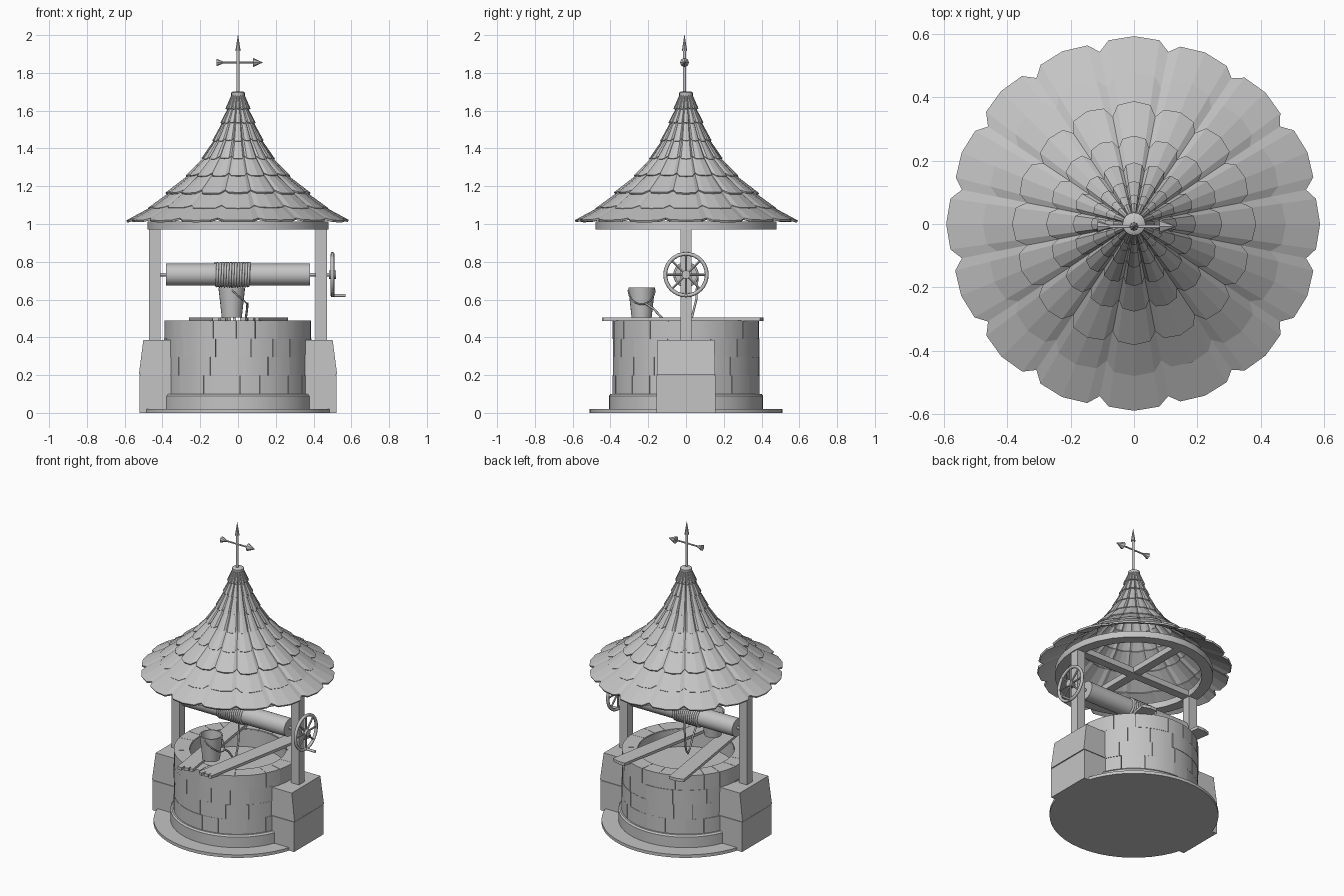
import bpy, bmesh, math, random
from math import sin, cos, pi, radians
from mathutils import Vector

random.seed(4)
if "Cube" in bpy.data.objects:
    bpy.data.objects.remove(bpy.data.objects["Cube"])

grey = bpy.data.materials.new("plain_grey")
grey.use_nodes = True
grey.diffuse_color = (0.55, 0.55, 0.55, 1)
grey.node_tree.nodes["Principled BSDF"].inputs["Base Color"].default_value = (0.55, 0.55, 0.55, 1)


def finish(name, bm, smooth=False):
    bmesh.ops.recalc_face_normals(bm, faces=bm.faces)
    mesh = bpy.data.meshes.new(name)
    bm.to_mesh(mesh)
    bm.free()
    mesh.materials.append(grey)
    ob = bpy.data.objects.new(name, mesh)
    bpy.context.collection.objects.link(ob)
    if smooth:
        bpy.ops.object.select_all(action='DESELECT')
        ob.select_set(True)
        bpy.context.view_layer.objects.active = ob
        bpy.ops.object.shade_smooth_by_angle(angle=radians(35))
    return ob


def lathe(name, profile, n=32, ring=False, smooth=True):
    """Spin (radius, z) points; ring joins the last point back to the first."""
    bm = bmesh.new()
    rows = [[bm.verts.new((r * cos(2 * pi * i / n), r * sin(2 * pi * i / n), z))
             for i in range(n)] for r, z in profile]
    pairs = list(zip(rows, rows[1:])) + ([(rows[-1], rows[0])] if ring else [])
    for a, b in pairs:
        for i in range(n):
            j = (i + 1) % n
            bm.faces.new((a[i], a[j], b[j], b[i]))
    if not ring:
        bm.faces.new(rows[0])
        bm.faces.new(rows[-1])
    return finish(name, bm, smooth)


def prism(name, outline, z0, z1, top_scale=None):
    """Extrude an xy outline upward; top_scale maps a point to its top position."""
    bm = bmesh.new()
    move = top_scale or (lambda p: p)
    low = [bm.verts.new((*p, z0)) for p in outline]
    high = [bm.verts.new((*move(p), z1)) for p in outline]
    bm.faces.new(low)
    bm.faces.new(high)
    for i in range(len(low)):
        j = (i + 1) % len(low)
        bm.faces.new((low[i], low[j], high[j], high[i]))
    return finish(name, bm)


def box(name, x0, x1, y0, y1, z0, z1, **kw):
    return prism(name, [(x0, y0), (x1, y0), (x1, y1), (x0, y1)], z0, z1, **kw)


def rod(name, a, b, r0, r1=None, n=12):
    """Cylinder or cone between two points."""
    a, b = Vector(a), Vector(b)
    ob = lathe(name, [(r0, 0), (r0 if r1 is None else r1, (b - a).length)], n)
    ob.location = a
    ob.rotation_euler = (b - a).to_track_quat('Z', 'Y').to_euler()
    return ob


def tube(name, points, r, closed=False):
    cu = bpy.data.curves.new(name, 'CURVE')
    cu.dimensions = '3D'
    cu.bevel_depth = r
    cu.bevel_resolution = 2
    cu.use_fill_caps = True
    sp = cu.splines.new('POLY')
    sp.points.add(len(points) - 1)
    for p, co in zip(sp.points, points):
        p.co = (*co, 1)
    sp.use_cyclic_u = closed
    sp.use_smooth = True
    cu.materials.append(grey)
    ob = bpy.data.objects.new(name, cu)
    bpy.context.collection.objects.link(ob)
    return ob


# Base, plinth, well core and water
lathe("base_slab", [(0.51, 0), (0.51, 0.02)], 48)
lathe("plinth", [(0.408, 0.01), (0.408, 0.09), (0.4, 0.1), (0.3, 0.1), (0.3, 0.01)], 48, ring=True)
lathe("wall_core", [(0.38, 0.05), (0.38, 0.485), (0.29, 0.485), (0.29, 0.05)], 48, ring=True)
lathe("water", [(0.295, 0.34), (0.295, 0.37)], 48)

# Wall stones: courses of curved blocks with narrow joints
bm = bmesh.new()
courses = 4
height = 0.39 / courses
for c in range(courses):
    z0 = 0.1 + c * height
    angle = random.uniform(0, 0.4)
    end = angle + 2 * pi
    while angle < end - 0.01:
        width = random.uniform(0.25, 0.55)
        if end - angle - width < 0.2:
            width = end - angle
        steps = max(2, round(width / 0.12))
        r = random.uniform(0.386, 0.391)
        section = [(0.292, z0), (r, z0), (r, z0 + height), (0.292, z0 + height)]
        rows = []
        for i in range(steps + 1):
            t = angle + 0.003 + (width - 0.006) * i / steps
            rows.append([bm.verts.new((q * cos(t), q * sin(t), z)) for q, z in section])
        for a, b in zip(rows, rows[1:]):
            for k in range(4):
                bm.faces.new((a[k], b[k], b[k - 1], a[k - 1]))
        bm.faces.new(rows[0])
        bm.faces.new(rows[-1])
        angle += width
finish("wall_stones", bm, True)

# Buttresses and posts on both sides
for side, s in (("left", 1), ("right", -1)):
    box(side + "_buttress_foot", s * 0.34, s * 0.522, -0.155, 0.155, 0, 0.198)
    box(side + "_buttress_joint", s * 0.34, s * 0.515, -0.15, 0.15, 0.19, 0.21)
    box(side + "_buttress_cap", s * 0.34, s * 0.525, -0.155, 0.155, 0.202, 0.385,
        top_scale=lambda p: (p[0] * (0.955 if abs(p[0]) > 0.4 else 1), p[1] * 0.97))
    box(side + "_post", s * 0.41, s * 0.47, -0.03, 0.03, 0.38, 0.985)

# Roof ring and tie beams
lathe("roof_ring", [(0.478, 0.97), (0.478, 1.012), (0.41, 1.012), (0.41, 0.97)], 32, ring=True)
box("tie_beam", -0.43, 0.43, -0.028, 0.028, 0.972, 1.01)
box("cross_beam", -0.028, 0.028, -0.43, 0.43, 0.974, 1.012)

# Roof: overlapping tiers of scalloped tiles
edges = [(0.59, 1.02), (0.477, 1.085), (0.385, 1.165), (0.277, 1.255), (0.196, 1.345),
         (0.137, 1.44), (0.094, 1.535), (0.067, 1.61), (0.032, 1.69)]
edges = [Vector(e) for e in edges]
tiles = 16
for k in range(len(edges) - 1):
    low = edges[k]
    if k + 2 < len(edges):
        high = edges[k + 1].lerp(edges[k + 2], 0.4) - Vector((0.008, 0.012))
    else:
        high = edges[-1]
    pleat = 0.025 + 0.014 * k
    bm = bmesh.new()
    for i in range(tiles):
        mid = 2 * pi * i / tiles
        drop = random.uniform(-0.03, 0.02)
        cols = []
        for off, t, f in ((-1, 0.86, 1), (-0.7, 0.98, 0.3), (0, 1, 0), (0.7, 0.98, 0.3), (1, 0.86, 1)):
            ang = mid + off * pi / tiles
            reach = t + (drop if abs(off) < 1 else 0)
            col = []
            for u in (0, reach):
                p = high.lerp(low, u)
                r = p.x * (1 - pleat * f)
                col.append(bm.verts.new((r * cos(ang), r * sin(ang), p.y)))
            cols.append(col)
        for a, b in zip(cols, cols[1:]):
            bm.faces.new((a[1], b[1], b[0], a[0]))
    bmesh.ops.remove_doubles(bm, verts=bm.verts, dist=0.0005)
    tier = finish("roof_tier_%d" % (k + 1), bm)
    mod = tier.modifiers.new("thickness", 'SOLIDIFY')
    mod.thickness = 0.012
    mod.offset = -1
lathe("roof_cap", [(0.028, 1.66), (0.036, 1.68), (0.036, 1.695), (0.025, 1.702)], 16)

# Weather vane
vy = -0.008
rod("vane_pole", (0, vy, 1.69), (0, vy, 1.93), 0.008)
rod("vane_spear", (0, vy, 1.915), (0, vy, 2.0), 0.014, 0.001, 8)
rod("vane_arm", (-0.11, vy, 1.855), (0.09, vy, 1.855), 0.005)
rod("vane_head", (0.08, vy, 1.855), (0.13, vy, 1.855), 0.024, 0.001, 8)
rod("vane_tail", (-0.115, vy, 1.855), (-0.075, vy, 1.855), 0.02, 0.004, 8)

# Windlass: axle, drum, rope coil
az = 0.732
rod("axle", (-0.42, 0, az), (0.515, 0, az), 0.009)
rod("drum", (-0.38, 0, az), (0.38, 0, az), 0.058, n=32)
turns, per = 13, 20
tube("rope_coil", [(-0.12 + 0.18 * i / (turns * per), 0.06 * sin(2 * pi * i / per),
                    az + 0.06 * cos(2 * pi * i / per)) for i in range(turns * per + 1)], 0.0075)

# Crank wheel
wx = 0.5
tube("wheel_rim", [(wx, 0.11 * cos(2 * pi * i / 32), az + 0.11 * sin(2 * pi * i / 32))
                   for i in range(32)], 0.01, True)
rod("wheel_hub", (wx - 0.018, 0, az), (wx + 0.018, 0, az), 0.022, n=16)
for i in range(8):
    a = i * pi / 4
    rod("wheel_spoke_%d" % (i + 1), (wx, 0, az), (wx, 0.108 * cos(a), az + 0.108 * sin(a)), 0.006, n=8)
rod("wheel_handle", (wx, 0, az - 0.11), (0.57, 0, az - 0.11), 0.008)

# Planks across the rim, with split ends
for side, x0, x1 in (("left", 0.06, 0.215), ("right", -0.085, -0.21)):
    a, b = Vector((x0, -0.435)), Vector((x1, 0.4))
    d = (b - a).normalized()
    n = Vector((d.y, -d.x))
    pattern = [(-0.05, 0), (-0.02, -0.008), (-0.015, 0.03), (-0.008, 0), (0.02, 0.008),
               (0.025, 0.035), (0.03, 0), (0.05, 0.006)]
    outline = [a + n * w + d * v for w, v in pattern]
    outline += [b + n * 0.05, b + d * 0.008, b - n * 0.05]
    prism(side + "_plank", [tuple(p) for p in outline], 0.486, 0.505)

# Bucket, bail and slack rope
bx, by = -0.033, -0.235
bucket = lathe("bucket", [(0.053, 0.505), (0.071, 0.665), (0.063, 0.665), (0.047, 0.52)], 24)
bucket.location = (bx, by, 0)
tube("bucket_bail", [(bx + 0.085 * sin(pi * i / 16), by + 0.07 * cos(pi * i / 16),
                      0.65 - 0.075 * sin(pi * i / 16)) for i in range(17)], 0.004)
rope = tube("slack_rope", [(0.05, -0.215, 0.58), (0.048, -0.17, 0.55), (0.042, -0.13, 0.505),
                           (0.025, -0.08, 0.46), (0, -0.02, 0.45), (-0.02, 0.03, 0.5),
                           (-0.03, 0.055, 0.6), (-0.03, 0.06, 0.72)], 0.006)
